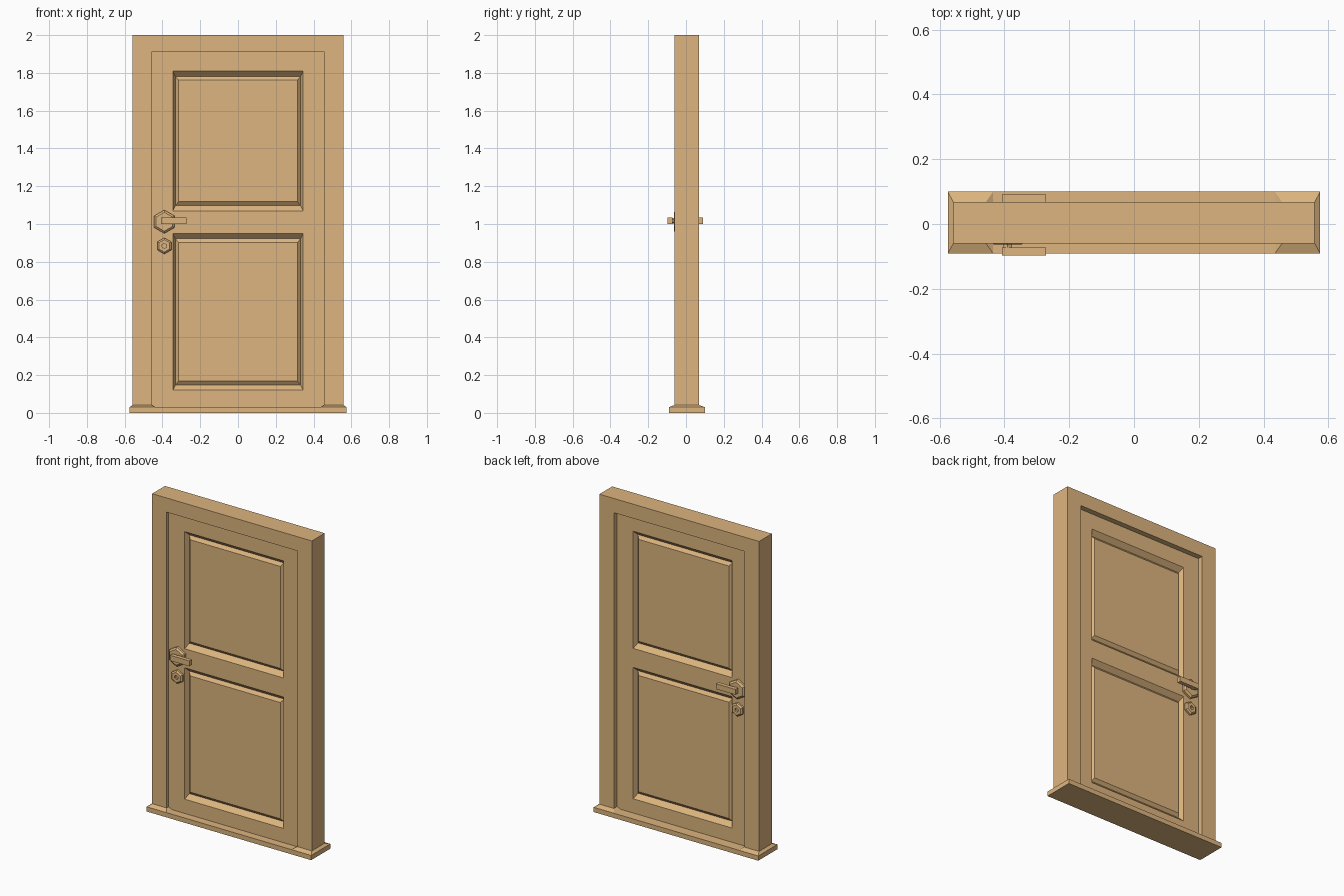
import bpy, bmesh, math
from mathutils import Vector

cube = bpy.data.objects.get("Cube")
if cube:
    bpy.data.objects.remove(cube, do_unlink=True)

wood = bpy.data.materials.new("tan_wood")
wood.use_nodes = True
tan = (0.72, 0.46, 0.21, 1)
wood.diffuse_color = tan
wood.node_tree.nodes["Principled BSDF"].inputs["Base Color"].default_value = tan


def finish(name, bm):
    bmesh.ops.remove_doubles(bm, verts=bm.verts, dist=1e-5)
    bmesh.ops.recalc_face_normals(bm, faces=bm.faces)
    mesh = bpy.data.meshes.new(name)
    bm.to_mesh(mesh)
    bm.free()
    mesh.materials.append(wood)
    obj = bpy.data.objects.new(name, mesh)
    bpy.context.collection.objects.link(obj)
    return obj


def loft(name, loops):
    """Skin a stack of matching point loops and cap both ends."""
    bm = bmesh.new()
    rows = [[bm.verts.new(p) for p in loop] for loop in loops]
    n = len(rows[0])
    for a, b in zip(rows, rows[1:]):
        for i in range(n):
            j = (i + 1) % n
            bm.faces.new((a[i], a[j], b[j], b[i]))
    bm.faces.new(rows[0])
    bm.faces.new(rows[-1])
    return finish(name, bm)


def flat(x0, x1, y0, y1, z):
    return [(x0, y0, z), (x1, y0, z), (x1, y1, z), (x0, y1, z)]


def box(name, x0, x1, y0, y1, z0, z1):
    return loft(name, [flat(x0, x1, y0, y1, z) for z in (z0, z1)])


def hexagon(r, y, x, z):
    return [(x + r * math.sin(math.radians(60 * i)), y,
             z + r * math.cos(math.radians(60 * i))) for i in range(6)]


# Frame: an upside-down U extruded through the wall
FRONT, BACK = -0.06, 0.068
OUT, IN, TOP, HEAD, FLOOR = 0.558, 0.457, 2.0, 1.91, 0.03
outline = [(-OUT, FLOOR), (-OUT, TOP), (OUT, TOP), (OUT, FLOOR),
           (IN, FLOOR), (IN, HEAD), (-IN, HEAD), (-IN, FLOOR)]
loft("frame", [[(x, y, z) for x, z in outline] for y in (FRONT, BACK)])

# Sill with a low sloped foot under each jamb
SILL = 0.575
box("sill", -SILL, SILL, -0.091, 0.1, 0, FLOOR)
for side, name in ((1, "left_jamb_foot"), (-1, "right_jamb_foot")):
    loft(name, [flat(side * 0.435, side * SILL, -0.091, 0.1, FLOOR),
                flat(side * IN, side * OUT, FRONT, BACK, 0.042)])


# Door leaf: both faces carry two raised panels inside sloped grooves
def panel(bm, x0, x1, z0, z1, face_y, inward):
    steps = ((0, 0, 0), (0.014, 0.028, 0.028), (0.03, 0.048, 0.012))
    rings = []
    for dx, dz, depth in steps:
        y = face_y + inward * depth
        rings.append([bm.verts.new(p) for p in (
            (x0 + dx, y, z0 + dz), (x1 - dx, y, z0 + dz),
            (x1 - dx, y, z1 - dz), (x0 + dx, y, z1 - dz))])
    for a, b in zip(rings, rings[1:]):
        for i in range(4):
            j = (i + 1) % 4
            bm.faces.new((a[i], a[j], b[j], b[i]))
    bm.faces.new(rings[-1])


bm = bmesh.new()
xs = (-IN, -0.345, 0.345, IN)
zs = (FLOOR, 0.12, 0.95, 1.07, 1.81, HEAD)
DOOR_FRONT, DOOR_BACK = -0.04, 0.034
for face_y, inward in ((DOOR_FRONT, 1), (DOOR_BACK, -1)):
    for i in range(3):
        for k in range(5):
            x0, x1, z0, z1 = xs[i], xs[i + 1], zs[k], zs[k + 1]
            if i == 1 and k in (1, 3):
                panel(bm, x0, x1, z0, z1, face_y, inward)
            else:
                bm.faces.new([bm.verts.new((x, face_y, z)) for x, z in
                              ((x0, z0), (x1, z0), (x1, z1), (x0, z1))])
bmesh.ops.remove_doubles(bm, verts=bm.verts, dist=1e-5)
rim = [e for e in bm.edges if e.is_boundary]
bmesh.ops.bridge_loops(bm, edges=rim)
finish("door", bm)

# Handles and key plates on both faces
HX, HZ, KZ = -0.39, 1.012, 0.884
for label, face, out in (("front", DOOR_FRONT, -1), ("back", DOOR_BACK, 1)):
    def y(d):
        return face + out * d

    loft(label + "_rosette", [hexagon(0.062, y(0), HX, HZ),
                              hexagon(0.062, y(0.014), HX, HZ),
                              hexagon(0.05, y(0.023), HX, HZ)])
    loft(label + "_handle_stem", [hexagon(0.015, y(0.015), HX, HZ + 0.005),
                                  hexagon(0.015, y(0.04), HX, HZ + 0.005)])
    near, far = sorted((y(0.032), y(0.057)))
    box(label + "_lever", -0.408, -0.272, near, far, 1.0, 1.034)
    # key plate with a sunken keyhole
    loft(label + "_key_plate", [hexagon(0.043, y(0), HX, KZ),
                                hexagon(0.043, y(0.012), HX, KZ),
                                hexagon(0.033, y(0.02), HX, KZ),
                                hexagon(0.013, y(0.02), HX, KZ),
                                hexagon(0.013, y(0.008), HX, KZ)])
